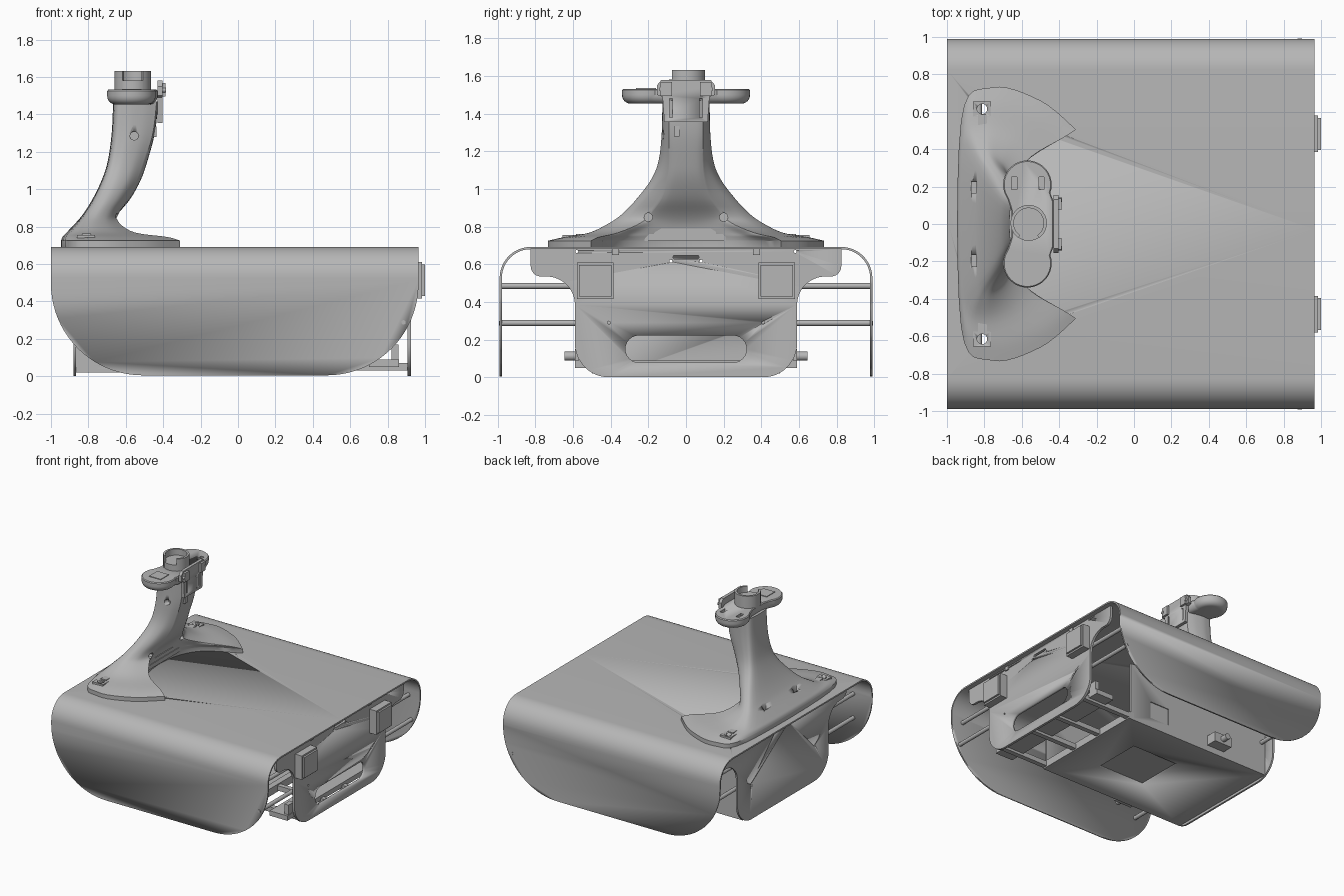
import bpy, bmesh
from math import sin, cos, pi, radians
from mathutils import Vector, Matrix

cube = bpy.data.objects.get("Cube")
if cube:
    bpy.data.objects.remove(cube, do_unlink=True)

grey = bpy.data.materials.new("plain_grey")
grey.use_nodes = True
grey.diffuse_color = (0.47, 0.47, 0.47, 1)
grey.node_tree.nodes["Principled BSDF"].inputs["Base Color"].default_value = grey.diffuse_color


def finish(name, bm, smooth=True):
    bmesh.ops.recalc_face_normals(bm, faces=bm.faces)
    mesh = bpy.data.meshes.new(name)
    bm.to_mesh(mesh)
    bm.free()
    mesh.materials.append(grey)
    ob = bpy.data.objects.new(name, mesh)
    bpy.context.collection.objects.link(ob)
    activate(ob)
    if smooth:
        bpy.ops.object.shade_smooth_by_angle(angle=radians(35))
    return ob


def activate(ob):
    bpy.ops.object.select_all(action='DESELECT')
    ob.select_set(True)
    bpy.context.view_layer.objects.active = ob


def loft(name, rings):
    """Skin a stack of equal closed rings and cap both ends."""
    bm = bmesh.new()
    rows = [[bm.verts.new(p) for p in ring] for ring in rings]
    n = len(rows[0])
    for a, b in zip(rows, rows[1:]):
        for i in range(n):
            bm.faces.new((a[i], a[(i + 1) % n], b[(i + 1) % n], b[i]))
    bm.faces.new(rows[0])
    bm.faces.new(rows[-1])
    return finish(name, bm)


def prism_x(name, outline, x0, x1):
    return loft(name, [[(x, y, z) for y, z in outline] for x in (x0, x1)])


def box(name, x, y, z):
    return prism_x(name, [(y[0], z[0]), (y[1], z[0]), (y[1], z[1]), (y[0], z[1])], *x)


def rod(name, start, end, r, sides=24):
    a, b = Vector(start), Vector(end)
    bm = bmesh.new()
    turn = (b - a).to_track_quat('Z', 'Y').to_matrix().to_4x4()
    bmesh.ops.create_cone(bm, cap_ends=True, segments=sides, radius1=r, radius2=r,
                          depth=(b - a).length, matrix=Matrix.Translation((a + b) / 2) @ turn)
    return finish(name, bm)


def arc(cx, cy, r, a0, a1, n=12):
    return [(cx + r * cos(radians(a0 + (a1 - a0) * i / n)),
             cy + r * sin(radians(a0 + (a1 - a0) * i / n))) for i in range(n + 1)]


def slot(cy, cz, half, r):
    return arc(cy + half, cz, r, -90, 90) + arc(cy - half, cz, r, 90, 270)


def cut(ob, cutter, mode='DIFFERENCE', keep=False):
    mod = ob.modifiers.new("cut", 'BOOLEAN')
    mod.operation, mod.object, mod.solver = mode, cutter, 'EXACT'
    activate(ob)
    bpy.ops.object.modifier_apply(modifier=mod.name)
    if not keep:
        bpy.data.objects.remove(cutter, do_unlink=True)


def spline(pts, n):
    """Catmull-Rom samples through points of any dimension."""
    p = [pts[0]] + list(pts) + [pts[-1]]
    out = []
    for i in range(1, len(p) - 2):
        for k in range(n):
            t = k / n
            out.append(tuple(0.5 * (2 * b + (c - a) * t + (2 * a - 5 * b + 4 * c - d) * t * t
                                    + (3 * b - a - 3 * c + d) * t ** 3)
                             for a, b, c, d in zip(*p[i - 1:i + 3])))
    return out + [tuple(pts[-1])]


# Bent outer shell, trimmed to round lower corners
def arch(w, top, r):
    return [(w, -0.1)] + arc(w - r, top - r, r, 0, 90) + arc(r - w, top - r, r, 90, 180) + [(-w, -0.1)]


shell = prism_x("outer_shell", arch(0.99, 0.692, 0.165) + arch(0.978, 0.68, 0.153)[::-1], -1, 0.965)
side = [(-1, 0.9)] + arc(-0.51, 0.495, 0.49, 180, 270, 20) + arc(0.475, 0.495, 0.49, 270, 360, 20) + [(0.965, 0.9)]
cut(shell, loft("trim", [[(x, y, z) for x, z in side] for y in (-1.1, 1.1)]), 'INTERSECT')

# End plates with shoulders and a narrow rounded lower part
half = ([(0.825, 0.68)] + arc(0.77, 0.59, 0.055, 0, -90, 6) + arc(0.74, 0.385, 0.15, 90, 180)
        + arc(0.41, 0.18, 0.18, 0, -90))
outline = half + [(-y, z) for y, z in reversed(half)]
front_plate = prism_x("slotted_end_plate", outline, 0.905, 0.925)
rear_plate = prism_x("plain_end_plate", outline, -0.88, -0.865)
cut(front_plate, prism_x("slot_cut", slot(0, 0.15, 0.25, 0.072), 0.8, 1))
cut(front_plate, prism_x("small_slot_cut", slot(0, 0.638, 0.06, 0.009), 0.8, 1))
for s in (-1, 1):
    for y, z in ((0.41, 0.29), (0.08, 0.617), (0.58, 0.668)):
        for plate in (front_plate, rear_plate):
            cut(plate, rod("hole", (-1, s * y, z), (1, s * y, z), 0.008, 12))
    y0 = s * 0.482
    box("sensor_housing", (0.92, 0.985), (y0 - 0.098, y0 + 0.098), (0.415, 0.61))
    box("sensor_cover", (0.98, 1), (y0 - 0.086, y0 + 0.086), (0.428, 0.597))
    box("top_clip", (0.92, 0.935), (s * 0.375 - 0.018, s * 0.375 + 0.018), (0.65, 0.68))

# Cross rods and chassis tray
for x, z in ((0.885, 0.288), (0.86, 0.485), (-0.83, 0.288), (-0.83, 0.485)):
    rod("cross_rod", (x, -0.98, z), (x, 0.98, z), 0.016)
for s in (-1, 1):
    rod("shell_bolt", (0.885, s * 0.975, 0.288), (0.885, s * 0.993, 0.288), 0.012, 16)
floor = box("floor_panel", (-0.865, 0.45), (-0.5, 0.5), (0.02, 0.04))
cut(floor, box("hatch_cut", (-0.25, 0.17), (-0.2, 0.2), (0, 0.1)))
box("hatch_panel", (-0.25, 0.17), (-0.2, 0.2), (0.032, 0.05))
box("cross_beam", (0.7, 0.86), (-0.59, 0.59), (0.05, 0.09))
box("middle_beam", (0.42, 0.47), (-0.5, 0.5), (0.02, 0.08))
box("rear_beam", (-0.865, -0.75), (-0.5, 0.5), (0.02, 0.055))
for s in (-1, 1):
    wall = box("chassis_wall", (-0.865, 0.45), sorted((s * 0.485, s * 0.5)), (0.03, 0.5))
    cut(wall, box("vent_cut", (0.08, 0.26), (-0.6, 0.6), (0.1, 0.24)))
    box("vent_grille", (0.08, 0.26), sorted((s * 0.485, s * 0.493)), (0.1, 0.24))
    box("floor_rail", (0.45, 0.905), sorted((s * 0.46, s * 0.5)), (0.03, 0.07))
    box("inner_rail", (0.45, 0.905), sorted((s * 0.12, s * 0.16)), (0.03, 0.07))
    box("corner_block", (0.82, 0.857), sorted((s * 0.5, s * 0.57)), (0.09, 0.17))
    rod("side_pin", (-0.38, s * 0.48, 0.112), (-0.38, s * 0.645, 0.112), 0.024)
    box("pin_bracket", (-0.46, -0.3), sorted((s * 0.5, s * 0.59)), (0.07, 0.15))


# Flared stand: each level is z, back x, half width, tip x, tip y, front x
def section(z, xa, w, tx, ty, xg):
    span = tx - xa
    right = [(xa, 0.75 * w), (xa + 0.27 * span, w), (xa + 0.69 * span, ty + 0.69 * (w - ty)), (tx, ty)]
    front = [(tx, ty), (xg + 0.29 * (tx - xg), 0.71 * ty), (xg, 0.28 * ty)]
    flip = lambda pts: [(x, -y) for x, y in reversed(pts)]
    ring = spline(flip(right) + right, 6)[:-1] + spline(front + flip(front), 6)[:-1]
    return [(x, y, z) for x, y in ring]


levels = [(0.725, -0.925, 0.73, -0.31, 0.505, -0.695),
          (0.745, -0.92, 0.64, -0.38, 0.46, -0.692),
          (0.768, -0.905, 0.51, -0.55, 0.36, -0.685),
          (0.82, -0.86, 0.405, -0.635, 0.24, -0.67),
          (0.87, -0.82, 0.335, -0.638, 0.19, -0.64),
          (0.95, -0.77, 0.26, -0.585, 0.13, -0.575),
          (1.05, -0.722, 0.185, -0.535, 0.1, -0.52),
          (1.15, -0.69, 0.145, -0.5, 0.09, -0.485),
          (1.3, -0.668, 0.128, -0.455, 0.09, -0.445),
          (1.47, -0.66, 0.125, -0.435, 0.09, -0.425)]
stand = loft("flared_stand", [section(0.685, *levels[0][1:])] + [section(*v) for v in spline(levels, 4)])
cut(stand, rod("neck_hole", (-0.555, -0.3, 1.285), (-0.555, -0.08, 1.285), 0.022))
for s in (-1, 1):
    cut(stand, rod("socket", (-0.72, s * 0.2, 0.85), (-0.4, s * 0.2, 0.85), 0.022))
    cut(stand, box("back_slot", (-0.868, -0.842), (s * 0.195 - 0.03, s * 0.195 + 0.03), (0.77, 0.9)))
    # foot connector with a bore through the shell top
    pad = box("foot_connector", (-0.86, -0.765), (s * 0.615 - 0.04, s * 0.615 + 0.04), (0.71, 0.755))
    tab = box("connector_tab", (-0.835, -0.785), (s * 0.555 - 0.03, s * 0.555 + 0.03), (0.71, 0.762))
    bore = rod("bore", (-0.812, s * 0.615, 0.6), (-0.812, s * 0.615, 0.9), 0.027)
    for ob in (stand, pad, shell):
        cut(ob, bore, keep=True)
    bpy.data.objects.remove(bore, do_unlink=True)
box("base_connector", (-0.72, -0.67), (-0.22, 0.21), (0.725, 0.76))
box("base_connector_top", (-0.72, -0.675), (-0.17, 0.16), (0.76, 0.79))


# Head plate: waisted two-lobe slab with a rounded underside
def lobes(inset, z):
    r = 0.13 - inset
    pts = (arc(-0.57, 0.21, r, -20, 215, 24) + [(-0.655 + inset, 0.07), (-0.655 + inset, -0.07)]
           + arc(-0.57, -0.21, r, 145, 380, 24) + [(-0.43 - inset, -0.12), (-0.43 - inset, 0.12)])
    return [(x, y, z) for x, y in pts]


head = loft("head_plate", [lobes(0.045 * (1 - sin(a)), 1.5 - 0.047 * cos(a))
                           for a in [i * pi / 12 for i in range(7)]] + [lobes(0, 1.525), lobes(0.006, 1.532)])
for x in (-0.64, -0.495):
    cut(head, box("head_slot", (x - 0.014, x + 0.014), (0.185, 0.25), (1.5, 1.6)))
box("head_pad", (-0.62, -0.515), (-0.265, -0.16), (1.525, 1.537))

# Round mount: low disc with an open collar around it
rod("mount_disc", (-0.563, 0.005, 1.52), (-0.563, 0.005, 1.582), 0.095, 48)
collar = arc(-0.563, 0.005, 0.097, -55, 235, 40) + arc(-0.563, 0.005, 0.08, 235, -55, 40)
loft("mount_collar", [[(x, y, z) for x, y in collar] for z in (1.53, 1.632)])

# Bracket on the neck front
bracket = [(0.115, 1.355), (0.125, 1.49), (0.155, 1.5), (0.155, 1.55), (0.13, 1.58)]
bracket = prism_x("neck_bracket", bracket + [(-y, z) for y, z in reversed(bracket)], -0.43, -0.405)
for s in (-1, 1):
    cut(bracket, box("bracket_slot", (-0.5, -0.3), (s * 0.08 - 0.007, s * 0.08 + 0.007), (1.38, 1.48)))
    box("bracket_rib", (-0.41, -0.388), sorted((s * 0.075, s * 0.135)), (1.495, 1.568))
    rod("bracket_screw", (-0.41, s * 0.13, 1.53), (-0.385, s * 0.13, 1.53), 0.013, 16)
prism_x("neck_tab", [(-0.065, 1.28), (-0.035, 1.28), (-0.035, 1.335), (-0.065, 1.335)], -0.47, -0.435)
